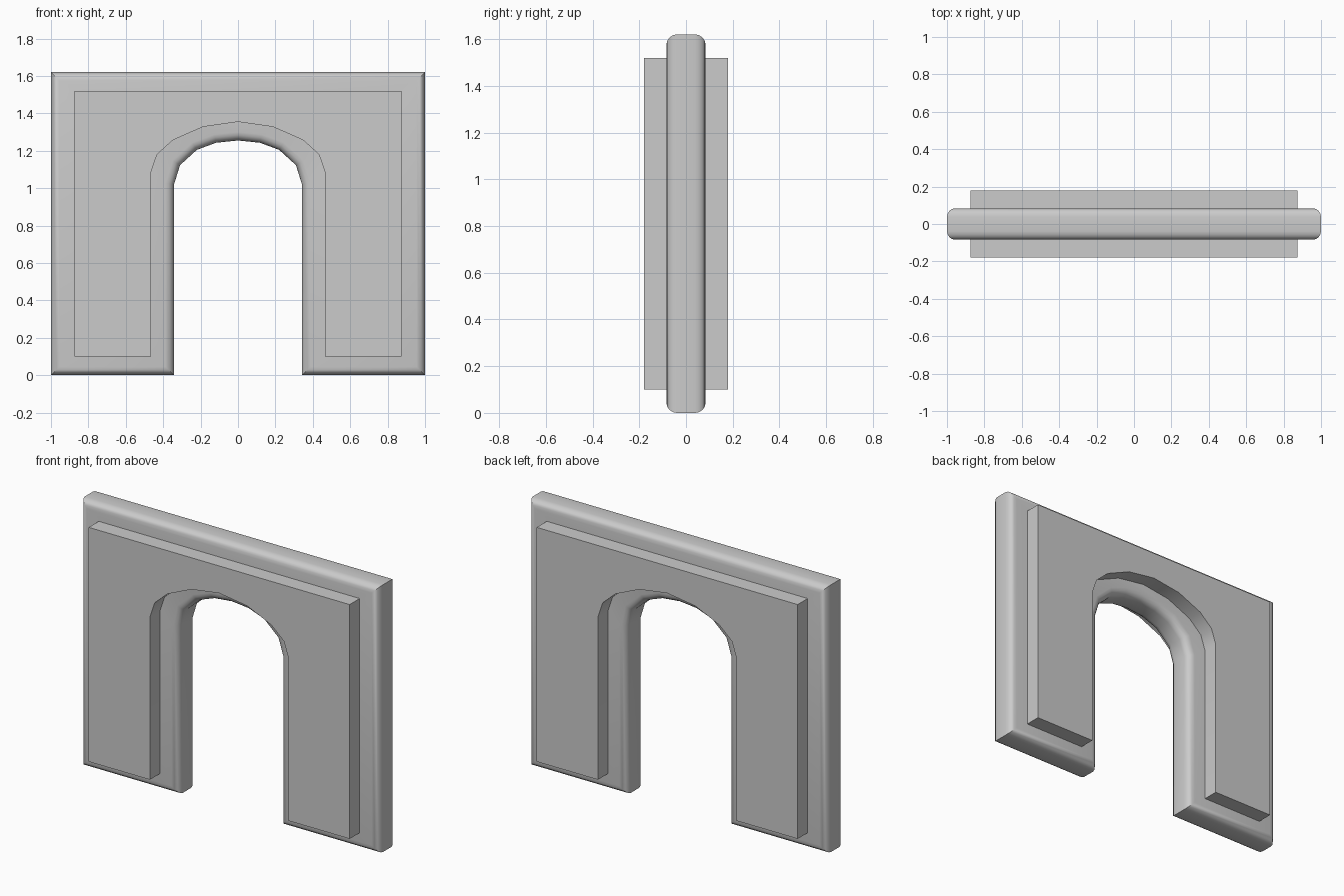
import bpy, bmesh

if "Cube" in bpy.data.objects:
    bpy.data.objects.remove(bpy.data.objects["Cube"])


def arch_slab(name, half_w, bottom, top, arch, depth, bevel=0.0):
    """Extrude a doorway outline (right half of arch given, mirrored) along y."""
    right = [(half_w, top), (half_w, bottom), (arch[0][0], bottom)] + arch[:-1]
    left = [(-x, z) for x, z in reversed(right)]
    outline = right + [arch[-1]] + left
    bm = bmesh.new()
    face = bm.faces.new([bm.verts.new((x, -depth, z)) for x, z in outline])
    ext = bmesh.ops.extrude_face_region(bm, geom=[face])
    moved = [v for v in ext["geom"] if isinstance(v, bmesh.types.BMVert)]
    bmesh.ops.translate(bm, verts=moved, vec=(0, 2 * depth, 0))
    bmesh.ops.recalc_face_normals(bm, faces=bm.faces)
    if bevel:
        # round the front and back rims only
        rims = [e for e in bm.edges
                if abs(e.verts[0].co.y - e.verts[1].co.y) < 1e-5]
        bmesh.ops.bevel(bm, geom=rims, offset=bevel, segments=4, profile=0.5,
                        affect='EDGES', clamp_overlap=True)
    mesh = bpy.data.meshes.new(name)
    bm.to_mesh(mesh)
    bm.free()
    obj = bpy.data.objects.new(name, mesh)
    bpy.context.collection.objects.link(obj)
    bpy.ops.object.select_all(action='DESELECT')
    obj.select_set(True)
    bpy.context.view_layer.objects.active = obj
    bpy.ops.object.shade_smooth_by_angle(angle=0.6)
    return obj


# Rounded wall core with the doorway
arch_slab("wall_core", 1.0, 0.0, 1.62,
          [(0.342, 1.02), (0.31, 1.123), (0.22, 1.205), (0.117, 1.243), (0, 1.255)],
          0.084, bevel=0.045)

# Thicker inset slab, showing as a raised panel on both faces
arch_slab("raised_panel", 0.875, 0.10, 1.52,
          [(0.465, 1.085), (0.433, 1.18), (0.348, 1.257), (0.187, 1.328), (0, 1.355)],
          0.18)
